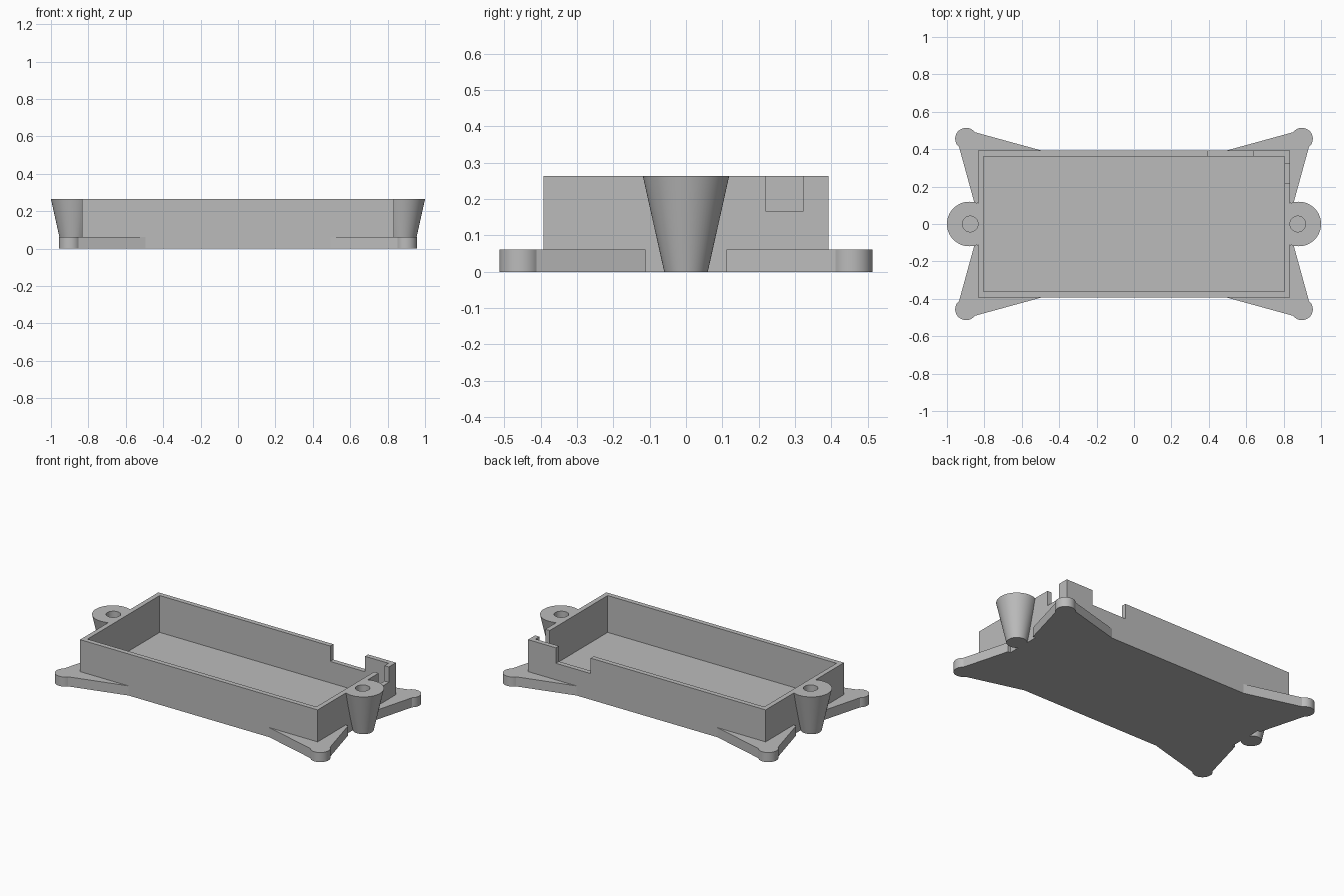
import bpy
import bmesh
from math import cos, sin, radians

if "Cube" in bpy.data.objects:
    bpy.data.objects.remove(bpy.data.objects["Cube"], do_unlink=True)

# Main dimensions
HX, HY, TOP = 0.835, 0.393, 0.264
WALL, FLOOR, FOOT_H = 0.031, 0.03, 0.061
NOTCH_Z = 0.166

grey = bpy.data.materials.new("plain grey")
grey.use_nodes = True
grey.diffuse_color = (0.5, 0.5, 0.5, 1)
grey.node_tree.nodes["Principled BSDF"].inputs["Base Color"].default_value = (0.5, 0.5, 0.5, 1)


def finish(name, bm):
    bmesh.ops.recalc_face_normals(bm, faces=bm.faces)
    mesh = bpy.data.meshes.new(name)
    bm.to_mesh(mesh)
    bm.free()
    mesh.materials.append(grey)
    ob = bpy.data.objects.new(name, mesh)
    bpy.context.collection.objects.link(ob)
    return ob


def box(name, lo, hi):
    bm = bmesh.new()
    bmesh.ops.create_cube(bm, size=1)
    for v in bm.verts:
        v.co = [h if c > 0 else l for c, l, h in zip(v.co, lo, hi)]
    return finish(name, bm)


def cone(name, x, r_low, r_high, z_low, z_high):
    bm = bmesh.new()
    bmesh.ops.create_cone(bm, cap_ends=True, segments=64, radius1=r_low,
                          radius2=r_high, depth=z_high - z_low)
    bmesh.ops.translate(bm, verts=bm.verts, vec=(x, 0, (z_low + z_high) / 2))
    return finish(name, bm)


def activate(ob):
    bpy.ops.object.select_all(action="DESELECT")
    ob.select_set(True)
    bpy.context.view_layer.objects.active = ob


def cut(ob, cutter):
    mod = ob.modifiers.new("cut", "BOOLEAN")
    mod.operation = "DIFFERENCE"
    mod.solver = "EXACT"
    mod.object = cutter
    activate(ob)
    bpy.ops.object.modifier_apply(modifier=mod.name)
    bpy.data.objects.remove(cutter, do_unlink=True)


def mirror(ob, x=True, y=False):
    mod = ob.modifiers.new("mirror", "MIRROR")
    mod.use_axis = (x, y, False)
    mod.use_mirror_merge = False
    activate(ob)
    bpy.ops.object.modifier_apply(modifier=mod.name)


# Open tray with a notch in the back wall and one in the left wall
tray = box("tray", (-HX, -HY, 0), (HX, HY, TOP))
cut(tray, box("cavity", (-HX + WALL, -HY + WALL, FLOOR), (HX - WALL, HY - WALL, 1)))
cut(tray, box("back_notch", (0.395, HY - 0.06, NOTCH_Z), (0.64, HY + 0.1, 1)))
cut(tray, box("side_notch", (HX - 0.06, 0.22, NOTCH_Z), (HX + 0.1, 0.322, 1)))

# Tapered screw bosses on both ends, with blind holes
boss = cone("screw_bosses", 0.881, 0.06, 0.119, 0, TOP)
cut(boss, box("tray_space", (0, -1, -1), (HX, 1, 1)))
cut(boss, cone("screw_hole", 0.876, 0.042, 0.042, FOOT_H, 1))
mirror(boss)
activate(boss)
bpy.ops.object.shade_smooth_by_angle()

# Flared corner feet with rounded tips
tip_x, tip_y, tip_r, steps = 0.898, 0.456, 0.058, 24
outline = [(HX, HY), (HX, 0.112), (0.853, 0.112)]
for i in range(steps + 1):
    a = radians(-50 + 193 * i / steps)
    outline.append((tip_x + tip_r * cos(a), tip_y + tip_r * sin(a)))
outline.append((0.495, HY))
bm = bmesh.new()
base = bm.faces.new([bm.verts.new((x, y, 0)) for x, y in outline])
side = bmesh.ops.extrude_face_region(bm, geom=[base], use_keep_orig=True)["geom"]
bmesh.ops.translate(bm, vec=(0, 0, FOOT_H),
                    verts=[g for g in side if isinstance(g, bmesh.types.BMVert)])
feet = finish("corner_feet", bm)
mirror(feet, y=True)
activate(feet)
bpy.ops.object.shade_smooth_by_angle()
